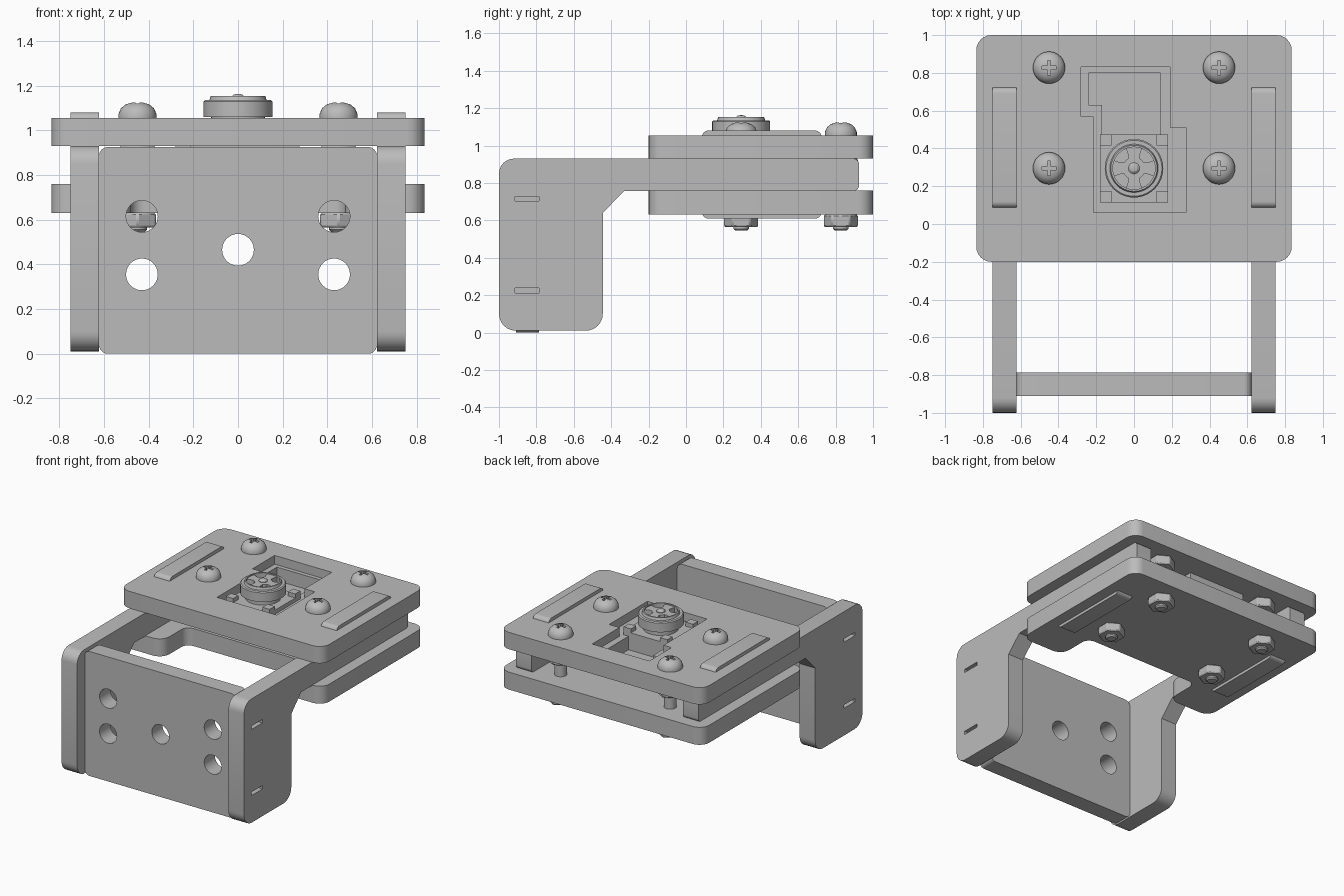
import bpy, bmesh, math
from mathutils import Vector

cube = bpy.data.objects.get("Cube")
if cube:
    bpy.data.objects.remove(cube, do_unlink=True)

grey = bpy.data.materials.new("plain grey")
grey.use_nodes = True
GREY = (0.5, 0.5, 0.5, 1)
grey.diffuse_color = GREY
grey.node_tree.nodes["Principled BSDF"].inputs["Base Color"].default_value = GREY


def finish(name, bm):
    bmesh.ops.recalc_face_normals(bm, faces=bm.faces)
    mesh = bpy.data.meshes.new(name)
    bm.to_mesh(mesh)
    bm.free()
    mesh.materials.append(grey)
    mesh.shade_smooth()
    mesh.set_sharp_from_angle(angle=math.radians(30))
    obj = bpy.data.objects.new(name, mesh)
    bpy.context.collection.objects.link(obj)
    return obj


def fillet(points, steps=6):
    """Round each (u, v, radius) corner of an outline."""
    out = []
    for i, (u, v, r) in enumerate(points):
        p = Vector((u, v))
        if not r:
            out.append(p)
            continue
        a = (Vector(points[i - 1][:2]) - p).normalized()
        b = (Vector(points[(i + 1) % len(points)][:2]) - p).normalized()
        half = a.angle(b) / 2
        centre = p + (a + b).normalized() * r / math.sin(half)
        start, end = p + a * r / math.tan(half), p + b * r / math.tan(half)
        sweep = (start - centre).angle_signed(end - centre)
        first = math.atan2(start.y - centre.y, start.x - centre.x)
        for k in range(steps + 1):
            t = first - sweep * k / steps
            out.append(centre + Vector((math.cos(t), math.sin(t))) * r)
    return out


def prism(name, outline, axis, lo, hi):
    """Extrude a flat outline along one axis."""
    place = {"x": lambda p, w: (w, p[0], p[1]),
             "y": lambda p, w: (p[0], w, p[1]),
             "z": lambda p, w: (p[0], p[1], w)}[axis]
    bm = bmesh.new()
    rings = [[bm.verts.new(place(p, w)) for p in outline] for w in (lo, hi)]
    n = len(outline)
    for ring in rings:
        bm.faces.new(ring)
    for i in range(n):
        j = (i + 1) % n
        bm.faces.new((rings[0][i], rings[0][j], rings[1][j], rings[1][i]))
    return finish(name, bm)


def rect(u0, u1, v0, v1, r=0):
    return fillet([(u0, v0, r), (u1, v0, r), (u1, v1, r), (u0, v1, r)])


def circle(u, v, r, n=32, turn=0):
    return [(u + r * math.cos(turn + math.tau * k / n),
             v + r * math.sin(turn + math.tau * k / n)) for k in range(n)]


def lathe(name, profile, x, y, n=32, closed=False):
    """Turn an (r, z) profile around a vertical axis."""
    bm = bmesh.new()
    verts = [bm.verts.new((r, 0, z)) for r, z in profile]
    pairs = list(zip(verts, verts[1:])) + ([(verts[-1], verts[0])] if closed else [])
    edges = [bm.edges.new(p) for p in pairs]
    bmesh.ops.spin(bm, geom=verts + edges, cent=(0, 0, 0), axis=(0, 0, 1),
                   angle=math.tau, steps=n, use_duplicate=False)
    bmesh.ops.remove_doubles(bm, verts=bm.verts, dist=0.0005)
    bmesh.ops.translate(bm, verts=bm.verts, vec=(x, y, 0))
    return finish(name, bm)


def cut(obj, cutters):
    """Subtract the cutters, then discard them."""
    for c in cutters:
        mod = obj.modifiers.new("cut", "BOOLEAN")
        mod.operation, mod.solver, mod.object = "DIFFERENCE", "EXACT", c
    bpy.context.view_layer.update()
    mesh = bpy.data.meshes.new_from_object(
        obj.evaluated_get(bpy.context.evaluated_depsgraph_get()))
    obj.modifiers.clear()
    obj.data = mesh
    mesh.shade_smooth()
    mesh.set_sharp_from_angle(angle=math.radians(30))
    for c in cutters:
        bpy.data.objects.remove(c, do_unlink=True)


# Top plate with a stepped window
window = [(-.28, .83), (.19, .83), (.19, .51), (.275, .51),
          (.275, .06), (-.215, .06), (-.215, .57), (-.28, .57)]
top = prism("top_plate", rect(-.835, .835, -.2, 1, .08), "z", .93, 1.055)
cut(top, [prism("window_cutter", window, "z", .8, 1.2)])

# Recessed carrier below the window, open over the floor
carrier = prism("switch_carrier", window, "z", .86, .99)
inner = [(-.24, .8), (.14, .8), (.14, .4), (-.17, .4), (-.17, .63), (-.24, .63)]
cut(carrier, [prism("carrier_cutter", inner, "z", .89, 1.2)])

# Bottom plate, notched at the front
prism("bottom_plate", fillet([
    (-.835, -.2, .08), (-.48, -.2, .08), (-.48, .08, .06), (.48, .08, .06),
    (.48, -.2, .08), (.835, -.2, .08), (.835, 1, .08), (-.835, 1, .08)]),
    "z", .63, .76)

# Front panel with mounting holes
panel = prism("front_panel", rect(-.622, .622, 0, .925, .04), "y", -.91, -.785)
holes = [(0, .465)] + [(s * .43, z) for s in (-1, 1) for z in (.355, .615)]
cut(panel, [prism("hole_cutter", circle(x, z, .071), "y", -1.1, -.6) for x, z in holes])

# Side arms with tabs through both plates and slot ends for the panel
arm_outline = [(-1, .01, .09), (-.445, .01, .09), (-.445, .64, 0), (-.33, .757, 0),
               (.085, .757, 0), (.085, .61, .035), (.725, .61, .035), (.725, .757, 0),
               (.925, .757, .03), (.925, .93, .03), (.725, .93, 0), (.725, 1.08, .035),
               (.085, 1.08, .035), (.085, .93, 0), (-1, .93, .08)]
for side, s in (("left", 1), ("right", -1)):
    arm = prism(side + "_arm", fillet(arm_outline), "x", *sorted((s * .622, s * .75)))
    cut(arm, [prism("slot_cutter", rect(-.915, -.785, z, z + .025), "x",
                    *sorted((s * .64, s * .9))) for z in (.212, .703)])

# Screws with cross recesses, each with two hex nuts
for s in (-1, 1):
    for y in (.295, .828):
        x = s * .45
        screw = lathe("screw", [(0, 1.125), (.03, 1.123), (.055, 1.114), (.074, 1.098),
                                (.085, 1.073), (.085, 1.053), (.042, 1.053),
                                (.042, .555), (.032, .545), (0, .545)], x, y)
        cut(screw, [prism("cross_cutter", rect(x - a, x + a, y - b, y + b), "z", 1.09, 1.2)
                    for a, b in ((.038, .009), (.009, .038))])
        for name, lo, hi in (("lower_nut", .565, .63), ("upper_nut", .86, .93)):
            nut = prism(name, circle(x, y, .095, 6, math.pi / 2), "z", lo, hi)
            bev = nut.modifiers.new("bevel", "BEVEL")
            bev.width, bev.segments = .008, 1

# Switch body with corner posts
CY = .295
prism("switch_body", rect(-.18, .18, CY - .18, CY + .18), "z", .88, 1.02)
for sx in (-1, 1):
    for sy in (-1, 1):
        x, y = sx * .15, CY + sy * .15
        prism("corner_post", rect(x - .03, x + .03, y - .03, y + .03), "z", 1.0, 1.05)

# Knob: rim, recessed dish, four spokes and a centre pip
lathe("knob_rim", [(.155, 1.06), (.155, 1.128), (.148, 1.135), (.128, 1.135),
                   (.122, 1.153), (.112, 1.153), (.112, 1.06)], 0, CY, 40, True)
lathe("knob_base", [(0, 1.09), (.12, 1.09), (.12, 1.0), (0, 1.0)], 0, CY)
for k in range(4):
    t = k * math.pi / 2
    spoke = [(.0, -.03), (.07, -.03), (.115, -.045), (.115, .045), (.07, .03), (.0, .03)]
    prism("knob_spoke", [(u * math.cos(t) - v * math.sin(t),
                          CY + u * math.sin(t) + v * math.cos(t)) for u, v in spoke],
          "z", 1.08, 1.145)
lathe("knob_hub", [(0, 1.145), (.06, 1.145), (.06, 1.08), (0, 1.08)], 0, CY)
lathe("knob_pip", [(0, 1.163), (.018, 1.16), (.03, 1.15), (.03, 1.14), (0, 1.14)], 0, CY, 20)
